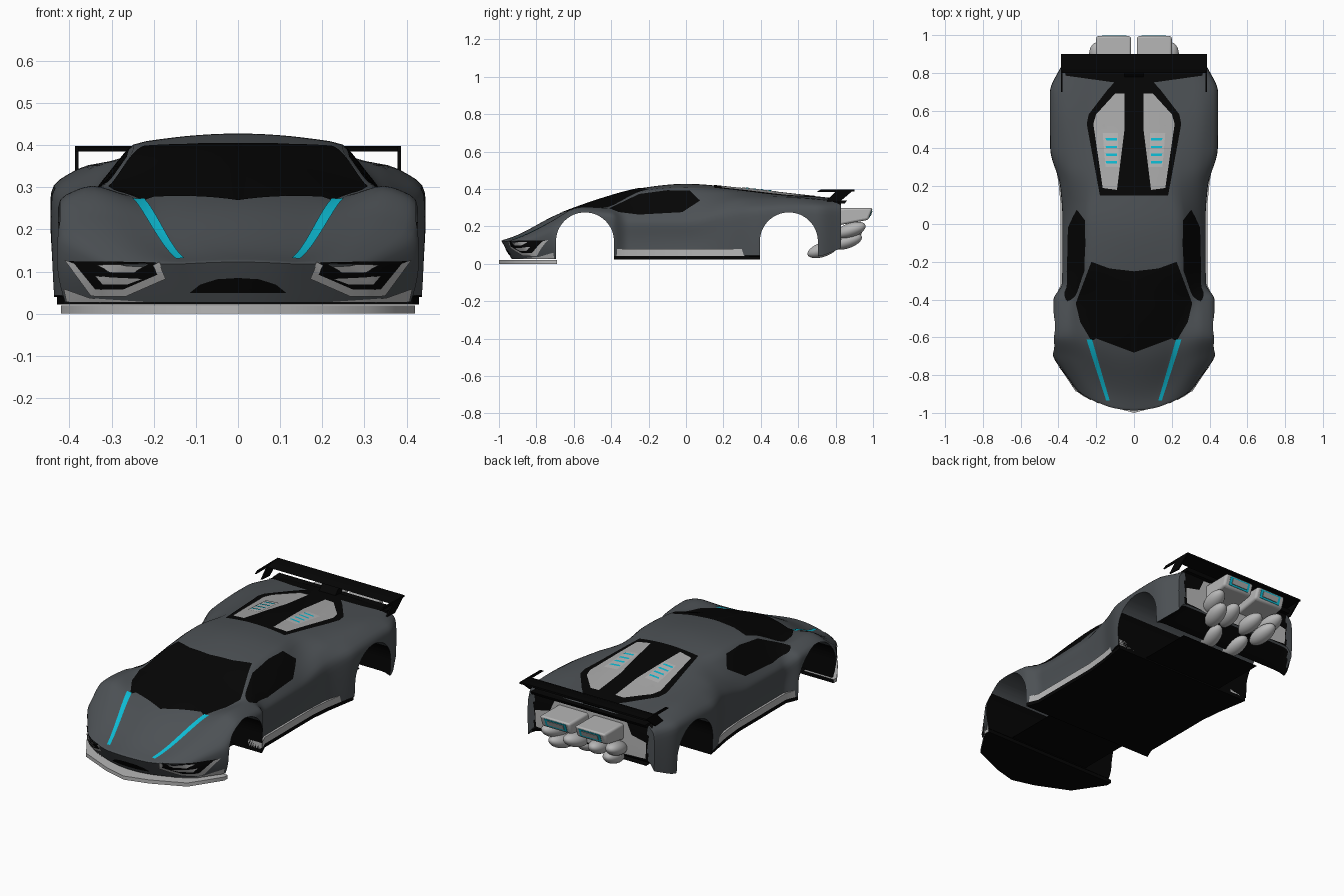
import bpy, bmesh, math
from mathutils import Vector
from mathutils.bvhtree import BVHTree

cube = bpy.data.objects.get("Cube")
if cube:
    bpy.data.objects.remove(cube)


def material(name, r, g, b):
    m = bpy.data.materials.new(name)
    m.use_nodes = True
    m.diffuse_color = (r, g, b, 1)
    node = next(n for n in m.node_tree.nodes if n.type == 'BSDF_PRINCIPLED')
    node.inputs["Base Color"].default_value = (r, g, b, 1)
    node.inputs["Roughness"].default_value = 0.6
    return m


GREY = material("dark grey paint", .073, .082, .09)
BLACK = material("black trim", .0015, .0015, .0015)
LIGHT = material("light grey trim", .47, .47, .47)
PANEL = material("mid grey panel", .4, .4, .4)
CYAN = material("cyan accent", .004, .51, .67)


def finish(obj, mat=None, angle=35):
    if mat:
        obj.data.materials.append(mat)
    bpy.ops.object.select_all(action='DESELECT')
    obj.select_set(True)
    bpy.context.view_layer.objects.active = obj
    bpy.ops.object.shade_smooth_by_angle(angle=math.radians(angle))
    return obj


def to_object(name, bm):
    me = bpy.data.meshes.new(name)
    bm.to_mesh(me)
    bm.free()
    obj = bpy.data.objects.new(name, me)
    bpy.context.scene.collection.objects.link(obj)
    return obj


def prism(name, poly, axis, lo, hi, mat, bevel=0, mirror=True):
    """Extrude a 2D outline along x (outline in y,z) or z (outline in x,y)."""
    bm = bmesh.new()
    place = (lambda a, b: (lo, a, b)) if axis == 'x' else (lambda a, b: (a, b, lo))
    face = bm.faces.new([bm.verts.new(place(a, b)) for a, b in poly])
    out = bmesh.ops.extrude_face_region(bm, geom=[face])["geom"]
    step = Vector((hi - lo, 0, 0)) if axis == 'x' else Vector((0, 0, hi - lo))
    bmesh.ops.translate(bm, vec=step, verts=[v for v in out if isinstance(v, bmesh.types.BMVert)])
    bmesh.ops.recalc_face_normals(bm, faces=bm.faces[:])
    obj = to_object(name, bm)
    if bevel:
        mod = obj.modifiers.new("bevel", 'BEVEL')
        mod.width, mod.segments = bevel, 3
    if mirror:
        obj.modifiers.new("mirror", 'MIRROR')
    return finish(obj, mat)


def curve(keys, t):
    """Monotone cubic through keys (t, a, b)."""
    i = max(k for k in range(len(keys) - 1) if k == 0 or keys[k][0] <= t)
    h = keys[i + 1][0] - keys[i][0]
    s = (t - keys[i][0]) / h
    result = []
    for c in (1, 2):
        d = [(q[c] - p[c]) / (q[0] - p[0]) for p, q in zip(keys, keys[1:])]
        def slope(k):
            a, b = d[max(k - 1, 0)], d[min(k, len(d) - 1)]
            return 0 if a * b <= 0 else 2 * a * b / (a + b)
        p, q = keys[i][c], keys[i + 1][c]
        result.append(p + (q - p) * s * s * (3 - 2 * s)
                      + h * s * (1 - s) * (slope(i) * (1 - s) - slope(i + 1) * s))
    return result


# Lengthwise body lines as (y, x, z)
START, END = -.99, .83
centre = [(START, 0, .125), (-.92, 0, .148), (-.68, 0, .27), (-.25, 0, .405), (0, 0, .43),
          (.3, 0, .405), (.6, 0, .37), (END, 0, .345)]
roof_edge = [(START, .13, .12), (-.92, .148, .138), (-.62, .23, .266), (-.42, .3, .3),
             (-.22, .25, .392), (0, .25, .405), (.2, .22, .395), (.55, .22, .362),
             (END, .2, .338)]
belt = [(START, .23, .12), (-.76, .325, .235), (-.55, .347, .31), (-.4, .347, .297),
        (-.25, .355, .262), (0, .35, .275), (.12, .34, .305), (.3, .345, .35),
        (.55, .36, .357), (END, .34, .335)]
shoulder = [(START, .30, .115), (-.8, .425, .2), (-.55, .43, .275), (-.37, .425, .262),
            (-.34, .385, .22), (0, .382, .22), (.2, .393, .27), (.4, .442, .3),
            (.7, .445, .31), (END, .385, .30)]
flank = [(START, .325, .08), (-.8, .435, .12), (-.55, .43, .2), (-.37, .425, .19),
         (-.34, .372, .13), (0, .368, .13), (.2, .388, .15), (.4, .446, .22),
         (.7, .447, .22), (END, .39, .2)]
sill = [(START, .325, .025), (-.8, .422, .025), (-.37, .42, .04), (-.34, .38, .04),
        (.2, .385, .04), (.4, .438, .04), (.7, .438, .035), (END, .385, .08)]
floor = [(START, 0, .025), (-.8, 0, .025), (-.37, 0, .04), (.66, 0, .04), (END, 0, .13)]


def section(y):
    top = [curve(k, y) for k in (centre, roof_edge, belt, shoulder)]
    top.insert(1, [top[1][0] / 2, top[0][1] * .75 + top[1][1] * .25])
    z = curve(floor, y)[1]
    ring = top + [curve(flank, y), curve(sill, y)] + [[.93 * p[0], z] for p in reversed(top)]
    w = max(0, min(1, (y + .6) / (START + .6)))
    return [(x, y + w * (1.1 * x * x + .6 * max(0, .12 - z)), z) for x, z in ring]


# Body shell: half loft, mirrored and smoothed, wheel tunnels cut through
bm = bmesh.new()
STEPS = 60
rings = [[bm.verts.new(p) for p in section(START + (END - START) * j / STEPS)]
         for j in range(STEPS + 1)]
n = len(rings[0])
for r, s in zip(rings, rings[1:]):
    for i in range(n - 1):
        bm.faces.new((r[i], r[i + 1], s[i + 1], s[i]))
crease = bm.edges.layers.float.new("crease_edge")
for ring, flip in ((rings[0], True), (rings[-1], False)):
    caps = [(i, i + 1, n - 2 - i, n - 1 - i) for i in range(4)] + [(4, 5, 6, 7)]
    for ids in caps:
        quad = [ring[k] for k in ids]
        bm.faces.new(quad[::-1] if flip else quad)
    for a, b in zip(ring, ring[1:]):
        bm.edges.get((a, b))[crease] = .8
for r, s in zip(rings, rings[1:]):
    for line, value in ((2, .5), (3, .3), (4, .3), (6, .8)):
        bm.edges.get((r[line], s[line]))[crease] = value
body = to_object("body_shell", bm)
body.modifiers.new("mirror", 'MIRROR')
body.modifiers.new("smooth", 'SUBSURF').levels = 2

ARCHES, HUB, RADIUS = (-.54, .55), .12, .155
cutters = []
for cy in ARCHES:
    arc = [(cy + RADIUS * math.cos(a * math.pi / 32), HUB + RADIUS * math.sin(a * math.pi / 32))
           for a in range(33)]
    cutter = prism("arch_cutter", arc + [(cy - RADIUS, -.1), (cy + RADIUS, -.1)],
                   'x', -.6, .6, BLACK, mirror=False)
    cutter.hide_render = True
    cutters.append(cutter)
    mod = body.modifiers.new("arch", 'BOOLEAN')
    mod.operation, mod.solver, mod.object = 'DIFFERENCE', 'EXACT', cutter
graph = bpy.context.evaluated_depsgraph_get()
shell = bpy.data.meshes.new_from_object(body.evaluated_get(graph))
body.modifiers.clear()
body.data = shell
for cutter in cutters:
    bpy.data.objects.remove(cutter)
shell.materials.clear()
for m in (GREY, BLACK):
    shell.materials.append(m)
for f in shell.polygons:
    x, y, z = f.center
    tunnel_wall = abs(f.normal.x) < .5 and f.normal.z > -.6 and any(
        math.hypot(y - cy, max(z - HUB, 0)) < RADIUS + .002 for cy in ARCHES)
    under = f.normal.z < -.7 and z < .15
    tail = f.normal.y > .8 and y > .8 and abs(x) < .35
    f.material_index = 1 if tunnel_wall or under or tail else 0
finish(body)
tree = BVHTree.FromPolygons([v.co.copy() for v in shell.vertices],
                            [tuple(p.vertices) for p in shell.polygons])

VIEWS = {
    'top': (lambda a, b: Vector((a, b, 1)), Vector((0, 0, -1))),
    'side': (lambda a, b: Vector((1, a, b)), Vector((-1, 0, 0))),
    'front': (lambda a, b: Vector((a, -2, b)), Vector((0, 1, 0))),
    'back': (lambda a, b: Vector((a, 2, b)), Vector((0, -1, 0))),
}


def patch(name, poly, view, mat, layer=1):
    """Drape a thin mirrored plate with a 2D outline over the body."""
    place, ray = VIEWS[view]
    bm = bmesh.new()
    bm.faces.new([bm.verts.new((a, b, 0)) for a, b in poly])
    bmesh.ops.triangulate(bm, faces=bm.faces[:])
    for c in (0, 1):
        values = [p[c] for p in poly]
        for k in range(math.ceil(min(values) / .02), math.floor(max(values) / .02) + 1):
            at = Vector((0, 0, 0))
            at[c] = k * .02
            bmesh.ops.bisect_plane(bm, geom=bm.verts[:] + bm.edges[:] + bm.faces[:],
                                   plane_co=at, plane_no=(1 - c, c, 0))
    missed = []
    for v in bm.verts:
        hit, normal, _, _ = tree.ray_cast(place(v.co.x, v.co.y), ray)
        if hit is None:
            missed.append(v)
            continue
        if normal.dot(ray) > 0:
            normal = -normal
        on_axis = abs(v.co.x) < .0001 and view != 'side'
        v.co = hit + normal * (.0025 * layer)
        if on_axis:
            v.co.x = 0
    bmesh.ops.delete(bm, geom=missed, context='VERTS')
    bm.normal_update()
    for f in bm.faces:
        if f.normal.dot(ray) > 0:
            f.normal_flip()
    obj = to_object(name, bm)
    obj.modifiers.new("mirror", 'MIRROR')
    return finish(obj, mat)


# Glass and hood stripes
patch("windscreen", [(0, -.68), (.2, -.605), (.225, -.62), (.285, -.52), (.308, -.42),
                     (.225, -.2), (.13, -.235), (0, -.25)], 'top', BLACK)
patch("side_windows", [(-.41, .295), (-.25, .372), (-.1, .392), (.02, .39), (.075, .337),
                       (-.02, .275), (-.25, .262), (-.36, .275)], 'side', BLACK)
patch("hood_stripes", [(.222, -.61), (.252, -.61), (.147, -.935), (.128, -.935)], 'top', CYAN)

# Engine cover, panels and vents
patch("engine_cover", [(0, .15), (.18, .15), (.25, .53), (.24, .58), (.14, .71),
                       (.05, .73), (.04, .82), (0, .82)], 'top', BLACK)
patch("engine_panels", [(.09, .18), (.165, .19), (.215, .53), (.2, .58), (.1, .69),
                        (.05, .69), (.05, .5)], 'top', PANEL, 2)
patch("vent_frames", [(.08, .3), (.15, .3), (.165, .48), (.085, .48)], 'top', LIGHT, 3)
for k in range(4):
    y = .32 + .04 * k
    patch("vent_slat", [(.09, y), (.145, y), (.15, y + .013), (.09, y + .013)], 'top', CYAN, 4)
patch("rear_deck", [(0, .735), (.36, .785), (.37, .825), (0, .825)], 'top', BLACK)

# Headlights, grille and lower corners
patch("headlight_backs", [(.4, .125), (.34, .05), (.27, .05), (.18, .087), (.195, .12)],
      'front', BLACK)
patch("headlight_frames", [(.408, .128), (.345, .043), (.265, .043), (.17, .085), (.185, .12),
                           (.2, .117), (.19, .095), (.27, .06), (.335, .06), (.385, .12)],
      'front', LIGHT, 2)
patch("upper_lamps", [(.22, .115), (.245, .1), (.3, .1), (.33, .115)], 'front', LIGHT, 2)
patch("lower_lamps", [(.225, .085), (.26, .072), (.32, .072), (.335, .09)], 'front', LIGHT, 2)
patch("front_grille", [(0, .05), (.115, .05), (.09, .07), (.05, .083), (0, .086)],
      'front', BLACK)
patch("lower_corners", [(.2, .028), (.405, .028), (.412, .06), (.35, .038)], 'front', LIGHT)

# Splitter, floor and side skirts
edge = [(0, -1), (.13, -.965), (.31, -.885), (.42, -.72), (.42, -.69), (0, -.69)]
splitter = prism("front_splitter", edge, 'z', 0, .02, LIGHT)
splitter.data.materials.append(BLACK)
for f in splitter.data.polygons:
    f.material_index = int(f.normal.z < -.5 or f.normal.y > .5)
skirt = [(0, -.385), (.415, -.385), (.388, -.32), (.388, .1), (.4, .22), (.43, .395), (0, .395)]
prism("floor_panel", skirt, 'z', .022, .042, BLACK)
prism("side_skirts", [(max(x, .33), y) for x, y in skirt], 'z', .042, .078, LIGHT)
for cy in ARCHES:
    prism("axle_floor", [(0, cy - RADIUS), (.25, cy - RADIUS), (.25, cy + RADIUS),
                         (0, cy + RADIUS)], 'z', .03, .032, BLACK)

# Rear wing
prism("wing_blade", [(.8, .385), (.9, .388), (.9, .398), (.83, .396)], 'x', 0, .387, BLACK)
prism("wing_endplates", [(.7, .385), (.72, .397), (.9, .398), (.82, .33), (.75, .335), (.8, .385)],
      'x', .379, .387, BLACK)
prism("wing_pylon", [(.76, .335), (.82, .335), (.87, .392), (.82, .392)], 'x', 0, .05, BLACK)
prism("deck_lip", [(.8, .322), (.85, .322), (.86, .34), (.8, .338)], 'x', 0, .35, BLACK)

# Rear fascia, thruster boxes and exhaust pods
patch("rear_panels", [(0, .135), (.2, .132), (.335, .14), (.34, .23), (.25, .25), (.22, .315),
                      (0, .318)], 'back', LIGHT)
prism("thruster_boxes", [(.78, .2), (.975, .235), (.998, .3), (.79, .298)],
      'x', .015, .2, LIGHT, bevel=.012)
prism("thruster_rims", [(.965, .246), (.981, .246), (.997, .29), (.98, .29)],
      'x', .04, .17, CYAN)
prism("thruster_cores", [(.97, .255), (.988, .255), (.998, .282), (.98, .282)],
      'x', .055, .155, PANEL)
for side in (-1, 1):
    for x, y, z in ((.19, .88, .18), (.16, .86, .12), (.08, .73, .075), (.07, .86, .15)):
        bpy.ops.mesh.primitive_uv_sphere_add(segments=24, ring_count=14, radius=1,
                                             location=(side * x, y, z),
                                             rotation=(math.radians(18), 0, -side * .15))
        pod = bpy.context.object
        pod.name = "exhaust_pod"
        pod.scale = (.047, .085, .038)
        finish(pod, LIGHT, 60)
